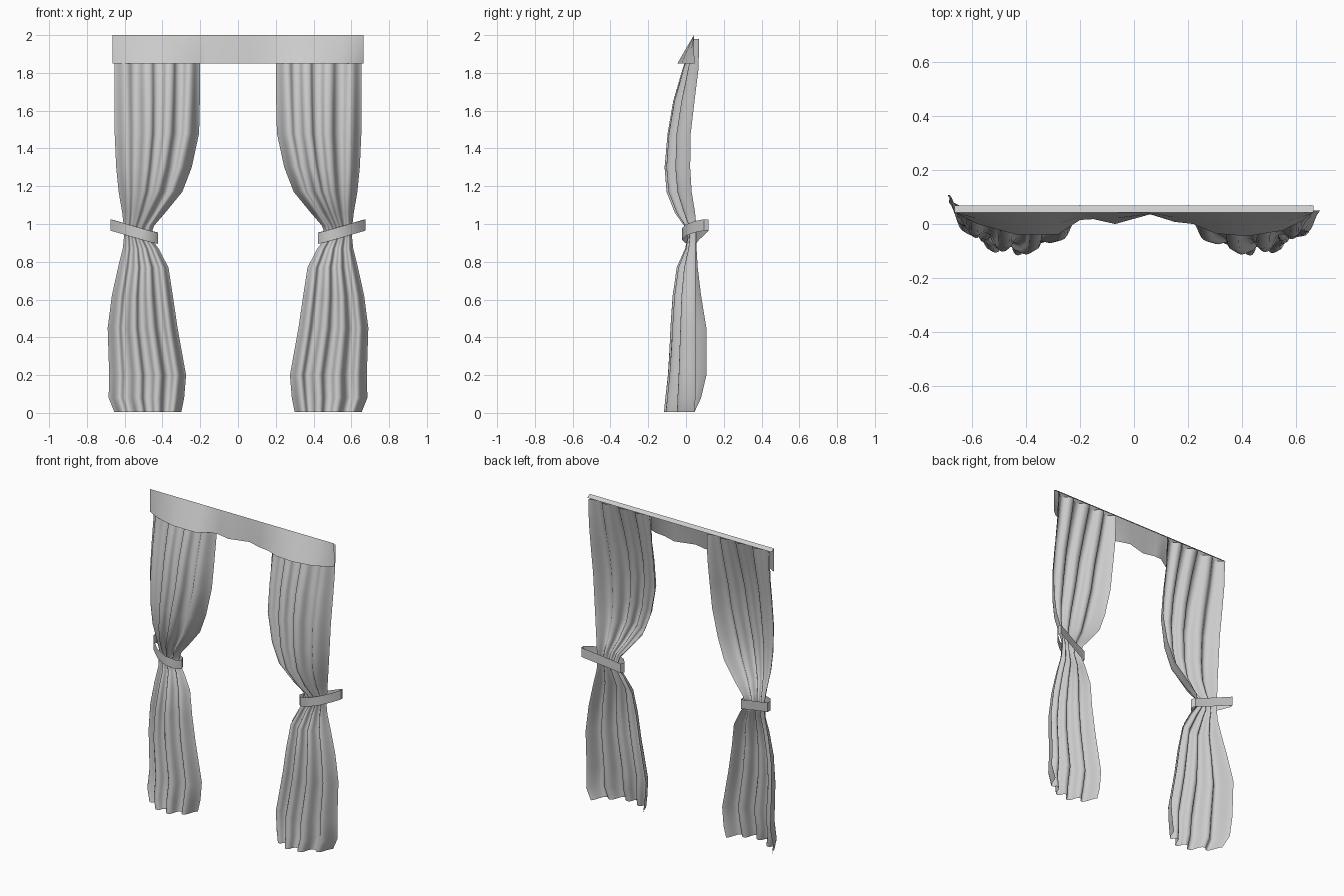
import bpy, math


def make_grid(name, rows, closed=False, mirror=False, angle=60):
    """Skin a list of equal-length point rows into a cloth sheet."""
    n = len(rows[0])
    verts = [p for r in rows for p in r]
    faces = []
    for i in range(len(rows) - 1):
        for j in range(n if closed else n - 1):
            k = (j + 1) % n
            faces.append((i * n + j, i * n + k, (i + 1) * n + k, (i + 1) * n + j))
    me = bpy.data.meshes.new(name)
    me.from_pydata(verts, [], faces)
    ob = bpy.data.objects.new(name, me)
    bpy.context.collection.objects.link(ob)
    if mirror:
        m = ob.modifiers.new("mirror", 'MIRROR')
        m.use_mirror_merge = False
    bpy.ops.object.select_all(action='DESELECT')
    ob.select_set(True)
    bpy.context.view_layer.objects.active = ob
    bpy.ops.object.shade_smooth_by_angle(angle=math.radians(angle))
    return ob


# Curtain panels: height, inner x, outer x, front y, back y, fold depth
LEVELS = [
    (1.98, .200, .655, .036, .070, .016),
    (1.82, .200, .655, -.020, .066, .020),
    (1.65, .202, .655, -.070, .045, .022),
    (1.48, .206, .653, -.100, .025, .023),
    (1.30, .245, .645, -.115, .022, .022),
    (1.17, .295, .632, -.105, .030, .020),
    (1.06, .385, .613, -.060, .048, .015),
    (0.99, .445, .605, -.010, .055, .012),
    (0.93, .465, .604, .008, .055, .012),
    (0.87, .420, .610, -.005, .056, .013),
    (0.77, .368, .635, -.050, .062, .018),
    (0.62, .345, .668, -.072, .080, .023),
    (0.45, .320, .690, -.084, .108, .025),
    (0.20, .275, .682, -.098, .108, .028),
    (0.08, .285, .685, -.112, .080, .028),
    (0.005, .300, .655, -.120, .045, .025),
]
COLS, FOLDS = 50, 4


def curtain(name, side):
    rows = []
    for z, xi, xo, yf, yb, amp in LEVELS:
        row = []
        lower = max(0, min(1, (0.95 - z) / 0.3))
        flat = min(yb, 0.05) if z < 0.95 else yb
        for j in range(COLS + 1):
            u = j / COLS
            bow = math.sin(math.pi * u ** 0.85) ** (1.15 if side < 0 else 1.0)
            # the left panel's outer edge curls further back
            curl = (yb - flat) * u ** 4 if side < 0 else 0
            edge = flat - amp * 0.4 - 0.03 * lower * (1 - u) + curl
            base = edge + (yf + amp - edge) * bow
            # folds wander slightly down the length of the cloth
            ph = 2 * math.pi * FOLDS * u + 0.5 * math.sin(3.5 * z + 4 * u) * bow
            y = base + amp * (math.cos(ph) - (1 - bow) * 0.6)
            x = xi + (xo - xi) * (u + 0.012 * math.sin(2 * ph) * bow)
            row.append((side * x, min(y, yb), z))
        rows.append(row)
    make_grid(name, rows, angle=80)


curtain("right_curtain", 1)
curtain("left_curtain", -1)

# Valance: narrow top ledge, then a slanted skirt with a wavy lower hem
HEM = [(-.665, .045), (-.58, .0), (-.44, -.038), (-.28, -.038), (-.20, .015),
       (-.15, .018), (-.07, .0), (.06, .036), (.15, .008), (.22, .0),
       (.30, -.035), (.42, -.045), (.55, -.024), (.63, .015), (.665, .045)]
make_grid("valance", [
    [(x, .068, 1.985) for x, y in HEM],
    [(x, .042, 2.0) for x, y in HEM],
    [(x, .040 + (y - .040) * .5, 1.925) for x, y in HEM],
    [(x, y, 1.85) for x, y in HEM],
], angle=40)

# Tiebacks: flat band looping from the wall hook round the gathered cloth
LOOP = [(.672, .120, .995), (.676, .095, .995), (.640, .045, .985),
        (.580, -.002, .967), (.510, -.022, .947), (.450, -.004, .930),
        (.424, .028, .925), (.436, .055, .928), (.500, .068, .945),
        (.580, .092, .968)]
H = 0.03
make_grid("tiebacks", [
    [(x, y, z + H) for x, y, z in LOOP],
    [(x, y, z - H) for x, y, z in LOOP],
], closed=True, mirror=True, angle=40)
